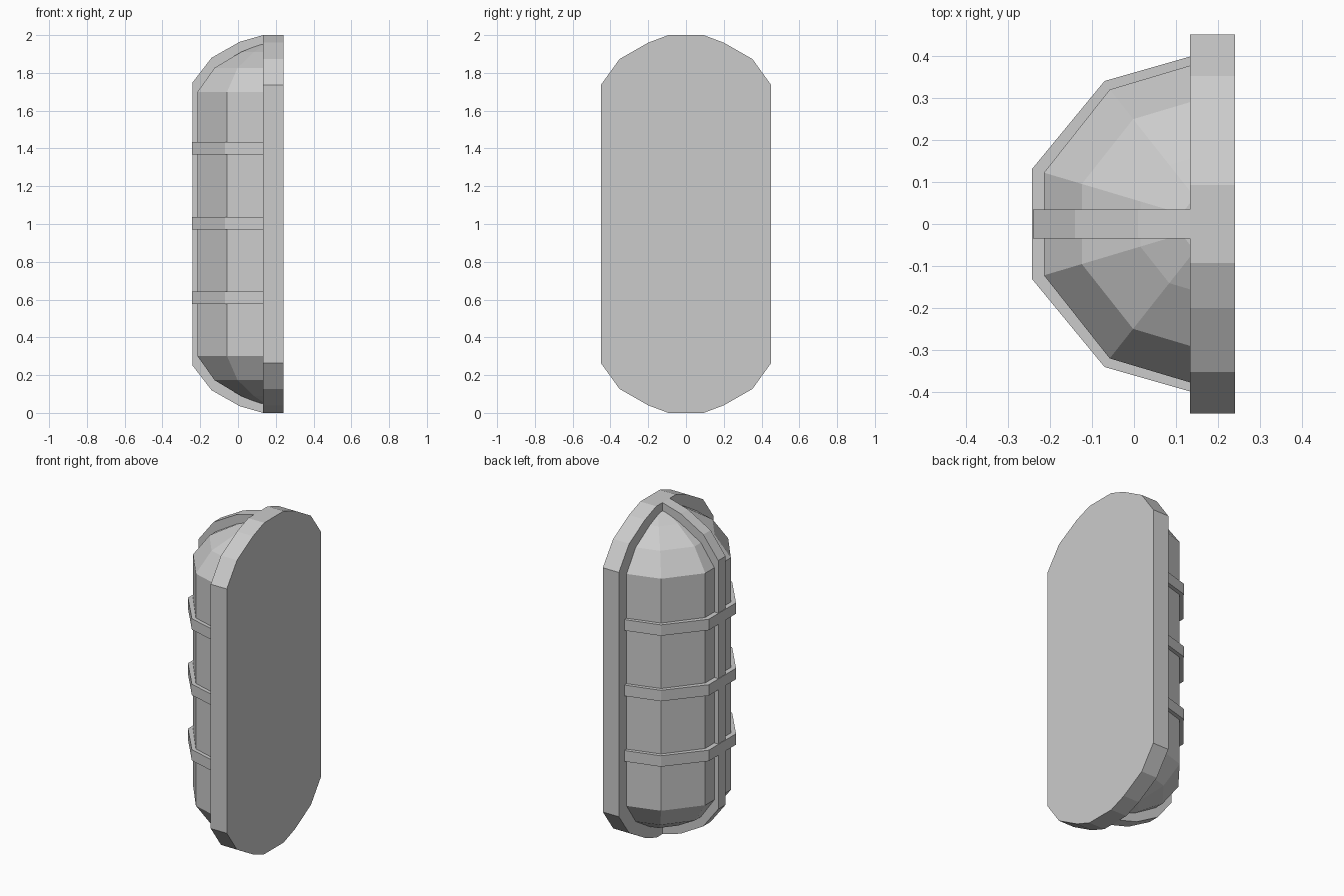
import bpy, bmesh, math
from mathutils import Vector

if "Cube" in bpy.data.objects:
    bpy.data.objects.remove(bpy.data.objects["Cube"])

def finish(bm, name):
    bmesh.ops.recalc_face_normals(bm, faces=bm.faces)
    mesh = bpy.data.meshes.new(name)
    bm.to_mesh(mesh)
    bm.free()
    obj = bpy.data.objects.new(name, mesh)
    bpy.context.collection.objects.link(obj)
    return obj

def slab(name, outline, depth):
    """Extrude a closed planar outline along the depth vector."""
    bm = bmesh.new()
    face = bm.faces.new([bm.verts.new(p) for p in outline])
    new = bmesh.ops.extrude_face_region(bm, geom=[face])["geom"]
    bmesh.ops.translate(bm, vec=Vector(depth),
                        verts=[g for g in new if isinstance(g, bmesh.types.BMVert)])
    # extrude_face_region can drop the source face, so close any open side
    edges = [e for e in bm.edges if len(e.link_faces) < 2]
    if edges:
        bmesh.ops.holes_fill(bm, edges=edges, sides=0)
    return finish(bm, name)

BACK, FRONT = 0.24, 0.133

# Back plate: elongated faceted outline
q = [(0.45, 0.737), (0.352, 0.873), (0.2, 0.96), (0.093, 1.0)]
outline = (q + [(-y, z) for y, z in reversed(q)]
           + [(-y, -z) for y, z in q] + [(y, -z) for y, z in reversed(q)])
slab("back_plate", [(FRONT, y, 1 + z) for y, z in outline], (BACK - FRONT, 0, 0))

# Glass capsule: half of a ten-sided section, scaled into domed ends
CX, RX, RY = 0.195, 0.43, 0.395
upper = [(1.0, 0.70), (0.78, 0.827), (0.44, 0.91), (0.2, 0.95)]
levels = [(s, 1 - h) for s, h in reversed(upper)] + [(s, 1 + h) for s, h in upper]
angles = [math.radians(a) for a in (-90, -54, -18, 18, 54, 90)]
bm = bmesh.new()
rings = [[bm.verts.new((CX - s * RX * math.cos(a), s * RY * math.sin(a), z))
          for a in angles] for s, z in levels]
n = len(angles)
for lo, hi in zip(rings, rings[1:]):
    for i in range(n):
        j = (i + 1) % n
        bm.faces.new((lo[i], lo[j], hi[j], hi[i]))
bm.faces.new(rings[0])
bm.faces.new(rings[-1])
finish(bm, "glass_cover")

# Vertical guard rib following the capsule profile
half = [(-0.24, 0.75), (-0.14, 0.88), (0.01, 0.965), (FRONT, 1.0)]
rib = [(x, 1 + h) for x, h in half] + [(x, 1 - h) for x, h in reversed(half)]
slab("vertical_guard", [(x, -0.035, z) for x, z in rib], (0, 0.07, 0))

# Three horizontal guard bands
side = [(FRONT, 0.398), (-0.07, 0.34), (-0.243, 0.13)]
band = side + [(x, -y) for x, y in reversed(side)]
for k, z in enumerate((0.61, 1.005, 1.4)):
    slab(f"guard_band_{k + 1}", [(x, y, z - 0.033) for x, y in band], (0, 0, 0.066))
